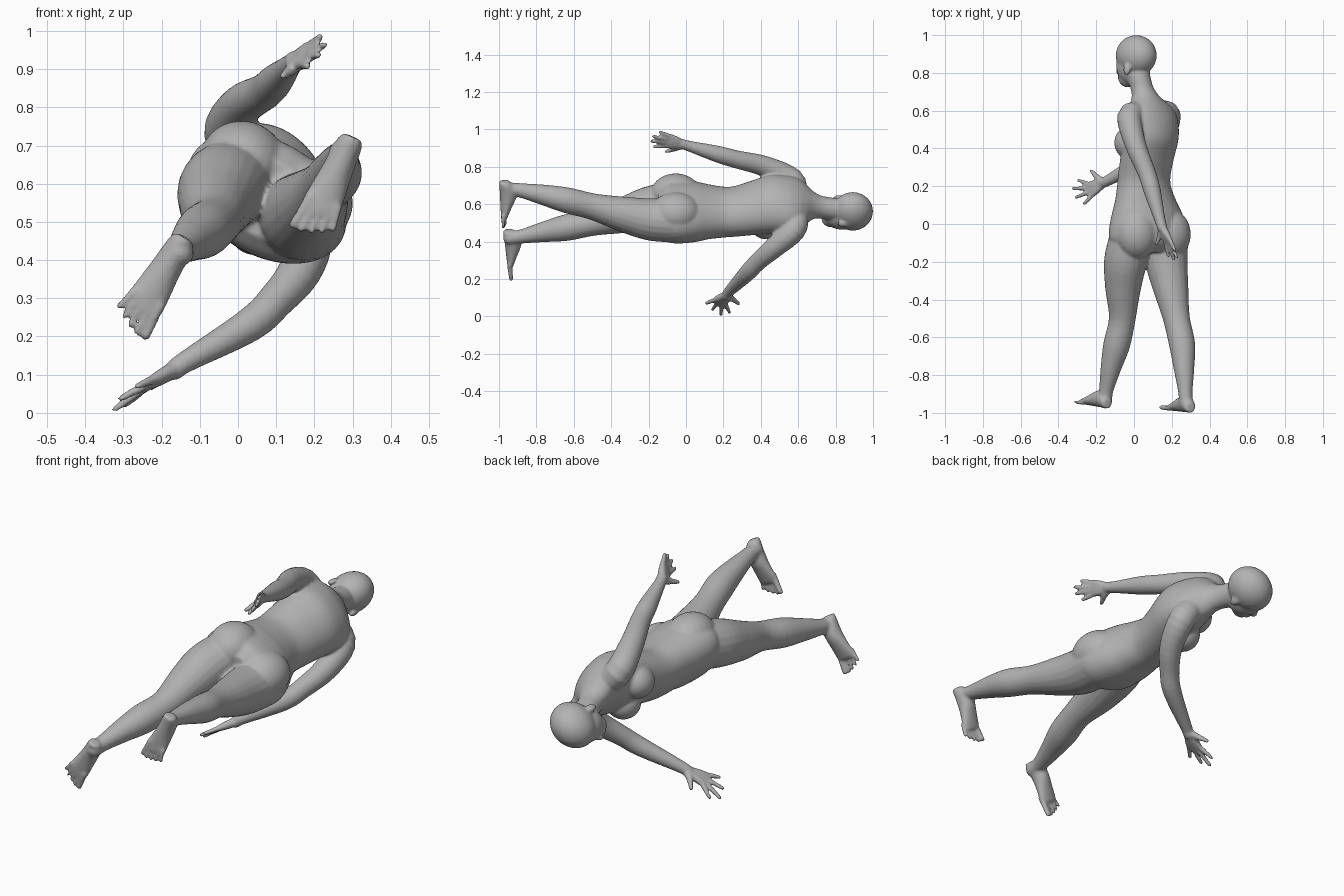
import bpy, bmesh, math
from mathutils import Vector, Matrix

UP = Vector((0, 1, 0))          # the figure's upright axis
bm = bmesh.new()


def facing(deg):
    """Forward and sideways (right-hand) directions of a body part."""
    a = math.radians(deg)
    return Vector((math.cos(a), 0, math.sin(a))), Vector((-math.sin(a), 0, math.cos(a)))


def smooth_path(pts, steps=4):
    """Catmull-Rom interpolation of equal-length tuples."""
    p = [Vector(q) for q in pts]
    p = [p[0] * 2 - p[1]] + p + [p[-1] * 2 - p[-2]]
    out = []
    for i in range(1, len(p) - 2):
        a, b, c, d = p[i - 1:i + 3]
        for s in range(steps):
            t = s / steps
            out.append(0.5 * (2 * b + (c - a) * t + (2 * a - 5 * b + 4 * c - d) * t * t
                              + (3 * b - a - 3 * c + d) * t ** 3))
    return out + [p[-2]]


def loft(sections, n=24):
    """Closed tube through (centre, half axis u, half axis v) sections."""
    rings = []
    for c, u, v in sections:
        rings.append([bm.verts.new(c + u * math.cos(k * math.tau / n) + v * math.sin(k * math.tau / n))
                      for k in range(n)])
    for r, s in zip(rings, rings[1:]):
        for k in range(n):
            bm.faces.new((r[k], r[(k + 1) % n], s[(k + 1) % n], s[k]))
    bm.faces.new(rings[0][::-1])
    bm.faces.new(rings[-1])


def ball(c, r, deg=217, tilt=0, n=24):
    """Ellipsoid with radii (side, up, forward)."""
    f, s = facing(deg)
    m = Matrix((s, UP, f)).transposed().to_4x4()
    m = Matrix.Translation(c) @ m @ Matrix.Rotation(tilt, 4, 'X') @ Matrix.Diagonal((*r, 1))
    bmesh.ops.create_uvsphere(bm, u_segments=n, v_segments=n * 2 // 3, radius=1, matrix=m)


def limb(pts, n=20, steps=4):
    """Round limb through (x, y, z, radius) points, with rounded ends."""
    path = smooth_path(pts, steps)
    secs = []
    for i, p in enumerate(path):
        t = (path[min(i + 1, len(path) - 1)] - path[max(i - 1, 0)]).to_3d().normalized()
        u = t.cross(Vector((0.3, 0.1, 0.95))).normalized()
        secs.append((p.to_3d(), u * p[3], t.cross(u) * p[3]))
    loft(secs, n)
    for p in (path[0], path[-1]):
        ball(p.to_3d(), (p[3],) * 3, n=n)


# Torso and neck: y, x, z, half width, half depth, facing angle
torso = [(-.15, .075, .56, .14, .10, 240), (-.10, .075, .562, .212, .142, 240),
         (-.04, .075, .562, .225, .150, 240), (.05, .07, .56, .203, .143, 238),
         (.12, .062, .56, .177, .130, 235), (.20, .053, .558, .155, .122, 231),
         (.26, .055, .562, .152, .121, 228), (.35, .07, .58, .160, .126, 222),
         (.45, .09, .60, .170, .130, 217), (.54, .095, .60, .170, .118, 217),
         (.60, .09, .60, .158, .098, 217), (.64, .078, .60, .122, .082, 217),
         (.68, .06, .595, .078, .068, 217), (.72, .043, .585, .062, .062, 217),
         (.76, .03, .578, .060, .062, 217), (.82, .02, .57, .058, .062, 217)]
secs = []
for y, x, z, a, b, deg in smooth_path(torso):
    f, s = facing(deg)
    secs.append((Vector((x, y, z)), s * a, f * b))
loft(secs, 40)

# Bust and buttocks
cf, cs = facing(217)
bf, bs = facing(211)
pf, ps = facing(240)
for side in (-1, 1):
    ball(Vector((.09, .43, .60)) + bf * .088 + bs * .074 * side, (.078, .088, .082), 211)
    ball(Vector((.075, -.055, .56)) - pf * .052 + ps * .10 * side, (.115, .135, .108), 240)

# Head: skull, face, jaw, nose, ears
skull = Vector((.012, .892, .562))
ball(skull, (.096, .108, .115))
ball(skull + cf * .030 - UP * .055, (.078, .105, .084))
ball(skull + cf * .058 - UP * .12, (.05, .048, .048))
ball(skull + cf * .112 - UP * .08, (.013, .026, .018), tilt=-.4)
ball(skull + cf * .104 - UP * .116, (.024, .013, .012))
for side in (-1, 1):
    ball(skull + cs * .088 * side - cf * .004 - UP * (.062 - .012 * side), (.012, .032, .02), 217 + 15 * side)

# Arms: shoulder to wrist
limb([(.035, .585, .655, .062), (-.024, .565, .73, .066), (.008, .42, .803, .056),
      (.068, .27, .84, .048), (.098, .17, .868, .045), (.138, .02, .91, .029), (.15, -.02, .922, .027)])
limb([(.14, .59, .53, .065), (.182, .575, .462, .066), (.162, .475, .372, .057),
      (.098, .385, .293, .048), (.03, .325, .23, .045), (-.135, .232, .135, .029), (-.165, .217, .113, .027)])


def hand(wrist, knuckles, tips, thumb):
    """Palm bones, four fingers and a thumb."""
    w = Vector(wrist)
    for k, t in zip(knuckles, tips):
        k, t = Vector(k), Vector(t)
        limb([(*w.lerp(k, .15), .021), (*w.lerp(k, .6), .019), (*k, .0135)], 10, 2)
        limb([(*k, .0125), (*k.lerp(t, .5), .0115), (*t, .0095)], 10, 2)
    a, b = Vector(thumb[0]), Vector(thumb[1])
    limb([(*w, .02), (*a, .017), (*a.lerp(b, .55), .013), (*b, .010)], 10, 2)


hand((.145, -.01, .918),
     [(.188, -.078, .962), (.186, -.094, .947), (.18, -.10, .930), (.168, -.098, .912)],
     [(.216, -.138, .985), (.226, -.175, .963), (.210, -.185, .937), (.182, -.17, .908)],
     [(.14, -.055, .900), (.118, -.105, .882)])
hand((-.155, .222, .12),
     [(-.222, .152, .088), (-.237, .169, .075), (-.244, .19, .067), (-.238, .211, .070)],
     [(-.263, .108, .070), (-.306, .142, .038), (-.322, .187, .010), (-.295, .232, .022)],
     [(-.19, .243, .098), (-.227, .282, .068)])

# Legs: hip to ankle
limb([(-.015, -.08, .605, .117), (-.045, -.20, .58, .114), (-.058, -.34, .54, .095),
      (-.062, -.50, .502, .071), (-.092, -.64, .475, .071), (-.122, -.76, .452, .055),
      (-.147, -.88, .428, .038), (-.153, -.94, .42, .037)])
limb([(.17, -.08, .512, .117), (.172, -.20, .52, .112), (.195, -.34, .548, .094),
      (.225, -.50, .588, .071), (.255, -.64, .622, .069), (.265, -.77, .652, .054),
      (.272, -.89, .675, .038), (.275, -.95, .68, .037)])


def foot(heel, toe, inner):
    """Foot wedge from heel to ball, then five toes."""
    h, t = Vector(heel), Vector(toe)
    d = (t - h).normalized()
    w = d.cross(UP).normalized()
    v = w.cross(d)
    # fraction of length, half width, half height
    prof = [(.02, .024, .025), (.08, .034, .035), (.22, .038, .046), (.38, .042, .042),
            (.55, .048, .030), (.68, .052, .021), (.77, .049, .015)]
    loft([(h.lerp(t, a) + v * c, w * b, v * c) for a, b, c in smooth_path(prof)])
    for i, reach in enumerate((.99, 1.0, .97, .93, .88)):
        off = w * inner * (.038 - .0205 * i)
        r = .0145 if i == 0 else .0105
        limb([(*(h.lerp(t, .66) + off * .95 + v * r), r),
              (*(h.lerp(t, reach - .03) + off * 1.2 + v * r), r * .85)], 10, 2)


foot((-.138, -.978, .462), (-.288, -.948, .213), 1)
foot((.302, -1.0, .727), (.182, -.985, .462), -1)

# Fuse every part into one smooth skin
bmesh.ops.recalc_face_normals(bm, faces=bm.faces[:])
mesh = bpy.data.meshes.new("body")
bm.to_mesh(mesh)
bm.free()
body = bpy.data.objects.new("body", mesh)
bpy.context.collection.objects.link(body)

skin = bpy.data.materials.new("plain grey")
skin.diffuse_color = (.45, .45, .45, 1)
mesh.materials.append(skin)

fuse = body.modifiers.new("fuse", 'REMESH')
fuse.mode = 'VOXEL'
fuse.voxel_size = .0075
fuse.use_smooth_shade = True
soft = body.modifiers.new("soften", 'SMOOTH')
soft.factor = .5
soft.iterations = 3
